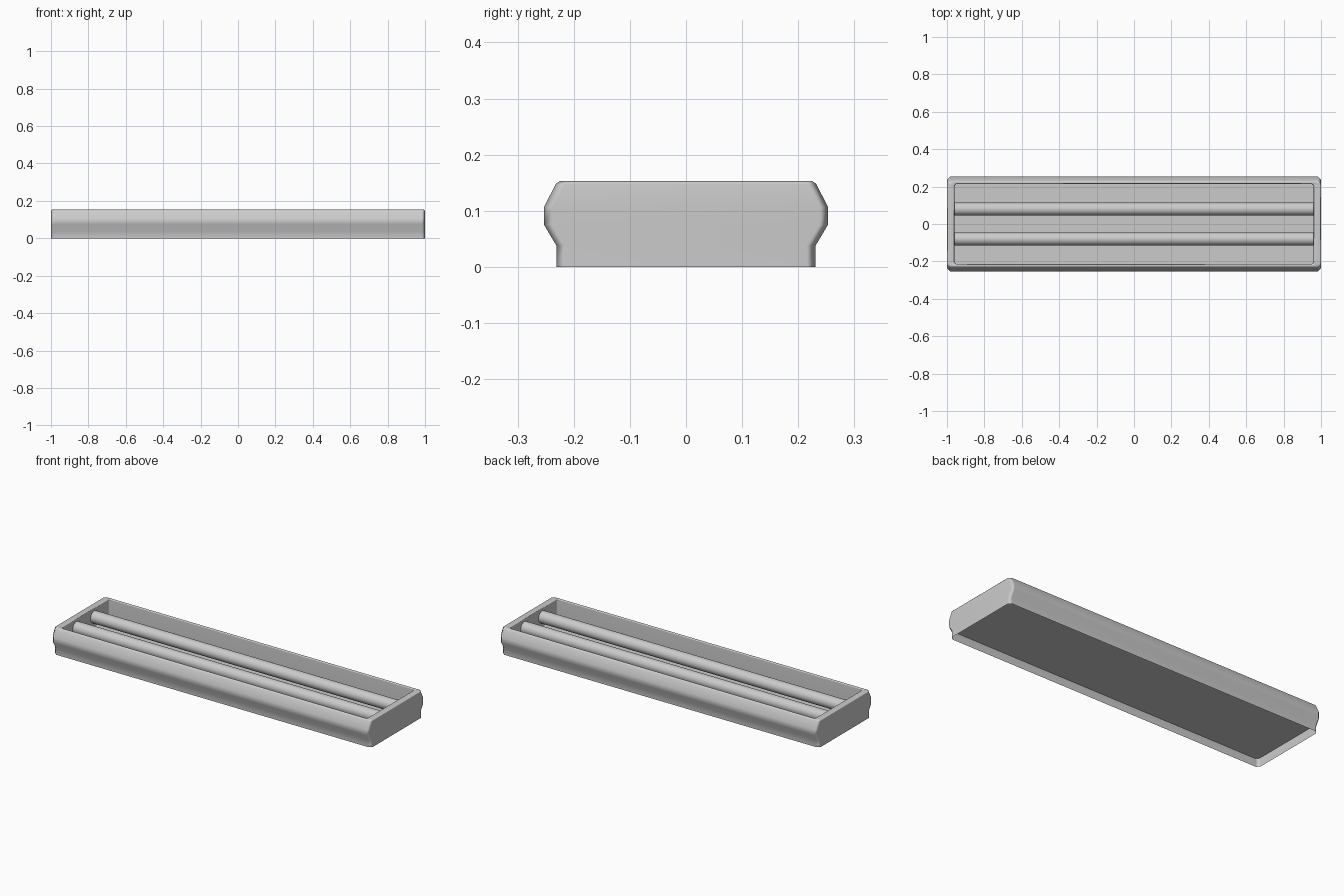
import bpy, bmesh, math

if "Cube" in bpy.data.objects:
    bpy.data.objects.remove(bpy.data.objects["Cube"])

FLOOR = 0.05  # height of the tray floor


def chamfered_ring(bm, hx, hy, z, c):
    """Rectangle with clipped corners, returned as 8 vertices."""
    quarter = [(hx, hy - c), (hx - c, hy)]
    pts = quarter + [(-x, y) for x, y in reversed(quarter)]
    pts += [(-x, -y) for x, y in pts]
    return [bm.verts.new((x, y, z)) for x, y in pts]


def finish(name, bm, angle):
    bmesh.ops.recalc_face_normals(bm, faces=bm.faces)
    mesh = bpy.data.meshes.new(name)
    bm.to_mesh(mesh)
    bm.free()
    obj = bpy.data.objects.new(name, mesh)
    bpy.context.collection.objects.link(obj)
    bpy.ops.object.select_all(action='DESELECT')
    obj.select_set(True)
    bpy.context.view_layer.objects.active = obj
    bpy.ops.object.shade_smooth_by_angle(angle=math.radians(angle))
    return obj


# Housing: open-bottomed shell with bulging long sides around a tray
profile = [  # half length, half width, height, corner chamfer
    (1.0, 0.231, 0.0, 0.016),
    (1.0, 0.231, 0.038, 0.016),
    (1.0, 0.253, 0.075, 0.016),
    (1.0, 0.253, 0.107, 0.016),
    (1.0, 0.232, 0.148, 0.016),
    (0.995, 0.225, 0.153, 0.014),
    (0.965, 0.218, 0.153, 0.012),
    (0.961, 0.214, 0.149, 0.010),
    (0.961, 0.214, FLOOR, 0.010),
]
bm = bmesh.new()
rings = [chamfered_ring(bm, *p) for p in profile]
for low, high in zip(rings, rings[1:]):
    for i in range(8):
        j = (i + 1) % 8
        bm.faces.new((low[i], low[j], high[j], high[i]))
housing = finish("housing", bm, 50)
normals = housing.modifiers.new("flat_sides", 'WEIGHTED_NORMAL')
normals.keep_sharp = True

# Floor: one sheet reaching the outer walls
bm = bmesh.new()
bm.faces.new(chamfered_ring(bm, 0.999, 0.236, FLOOR, 0.016))
finish("floor", bm, 40)

# Tubes: two lamps running the length of the tray
for side, y in (("front", -0.08), ("back", 0.08)):
    bm = bmesh.new()
    bmesh.ops.create_cone(bm, cap_ends=False, segments=24,
                          radius1=0.034, radius2=0.034, depth=1.922)
    obj = finish(side + "_tube", bm, 40)
    obj.rotation_euler = (0, math.pi / 2, 0)
    obj.location = (0, y, 0.103)
